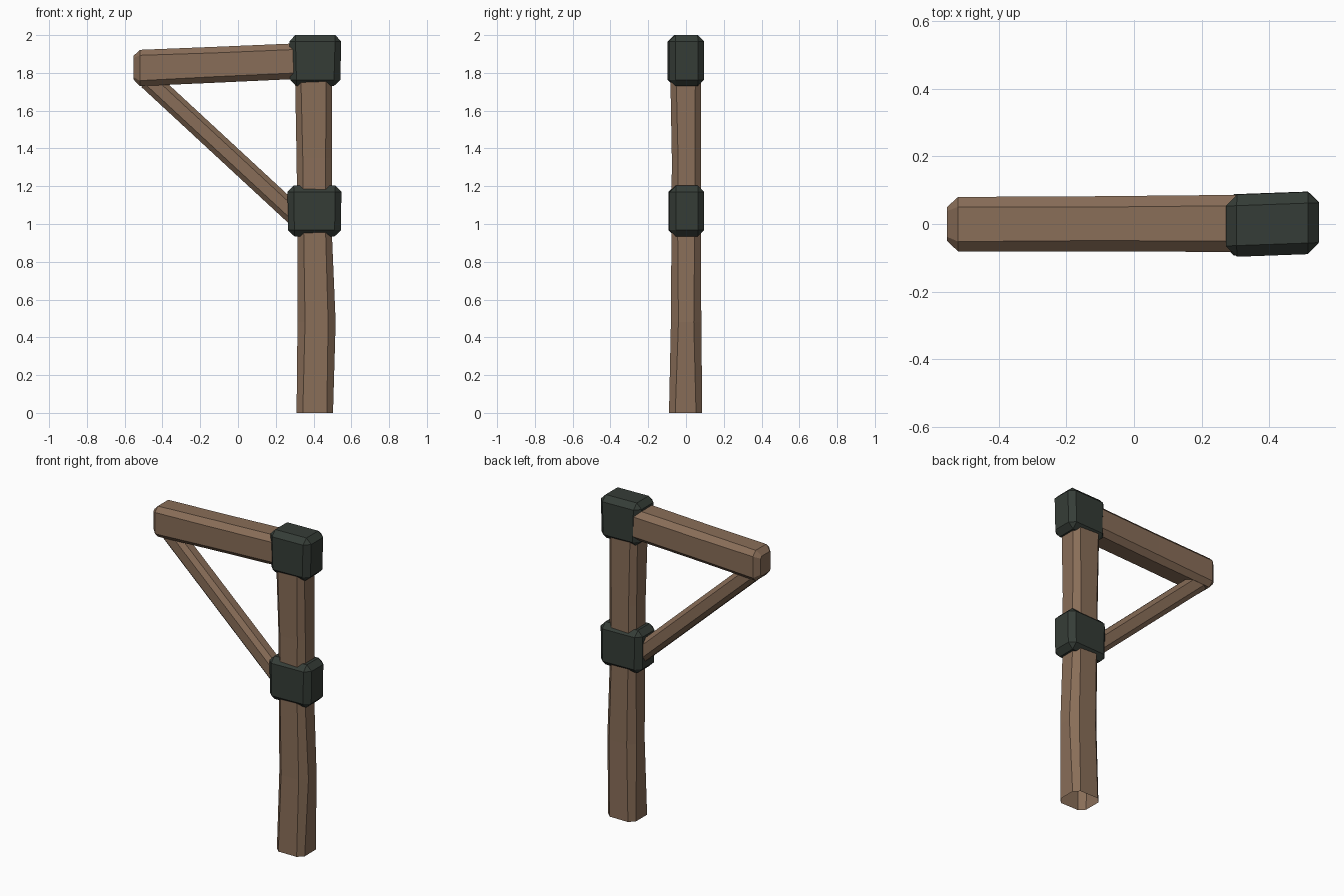
import bpy, bmesh
from mathutils import Vector

if "Cube" in bpy.data.objects:
    bpy.data.objects.remove(bpy.data.objects["Cube"])


def material(name, rgb):
    m = bpy.data.materials.new(name)
    m.diffuse_color = (*rgb, 1)
    m.use_nodes = True
    m.node_tree.nodes["Principled BSDF"].inputs["Base Color"].default_value = m.diffuse_color
    return m


WOOD = material("brown wood", (0.25, 0.155, 0.098))
IRON = material("dark green iron", (0.036, 0.046, 0.038))


def finish(name, bm, mat):
    bmesh.ops.recalc_face_normals(bm, faces=bm.faces)
    me = bpy.data.meshes.new(name)
    bm.to_mesh(me)
    bm.free()
    me.materials.append(mat)
    ob = bpy.data.objects.new(name, me)
    bpy.context.collection.objects.link(ob)


def timber(name, rings, place, cap_start=True):
    """Loft chamfered rectangles: each ring is (t, a0, a1, b0, b1, chamfer)."""
    bm = bmesh.new()
    loops = []
    for t, a0, a1, b0, b1, c in rings:
        pts = [(a0 + c, b0), (a1 - c, b0), (a1, b0 + c), (a1, b1 - c),
               (a1 - c, b1), (a0 + c, b1), (a0, b1 - c), (a0, b0 + c)]
        loops.append([bm.verts.new(place(t, a, b)) for a, b in pts])
    for lo, hi in zip(loops, loops[1:]):
        for i in range(8):
            j = (i + 1) % 8
            bm.faces.new((lo[i], lo[j], hi[j], hi[i]))
    if cap_start:
        bm.faces.new(loops[0])
    bm.faces.new(loops[-1])
    finish(name, bm, WOOD)


def clamp(name, x0, x1, y0, y1, z0, z1, skew):
    """Slightly crooked box with chamfered edges."""
    bm = bmesh.new()
    bmesh.ops.create_cube(bm, size=1)
    for v in bm.verts:
        x, y, z = v.co
        v.co = ((x0 + x1) / 2 + x * (x1 - x0 + skew * z),
                (y0 + y1) / 2 + y * (y1 - y0) + 0.01 * x,
                (z0 + z1) / 2 + z * (z1 - z0))
    bmesh.ops.bevel(bm, geom=bm.edges[:], offset=0.033, segments=1,
                    affect='EDGES', profile=0.5)
    finish(name, bm, IRON)


# Upright post, slightly bowed, open underneath
timber("post", [
    (0.00, 0.31, 0.503, -0.09, 0.086, 0.033),
    (0.48, 0.315, 0.517, -0.08, 0.081, 0.040),
    (0.95, 0.315, 0.497, -0.077, 0.079, 0.033),
    (1.35, 0.31, 0.497, -0.075, 0.08, 0.033),
    (1.90, 0.30, 0.497, -0.085, 0.08, 0.030)],
    lambda t, a, b: (a, b, t), cap_start=False)

# Top beam with a chamfered free end
timber("beam", [
    (-0.553, -0.05, 0.05, 1.765, 1.89, 0.012),
    (-0.52, -0.081, 0.08, 1.73, 1.922, 0.029),
    (-0.12, -0.081, 0.082, 1.748, 1.938, 0.032),
    (0.40, -0.083, 0.087, 1.772, 1.96, 0.032)],
    lambda t, a, b: (t, a, b))

# Diagonal brace
start, end = Vector((0.33, 0, 1.02)), Vector((-0.475, 0, 1.765))
along = (end - start).normalized()
up = Vector((along.z, 0, -along.x))
timber("brace", [
    (0.0, -0.05, 0.05, -0.054, 0.054, 0.025),
    ((end - start).length, -0.05, 0.05, -0.054, 0.054, 0.025)],
    lambda t, a, b: start + along * t + up * b + Vector((0, a, 0)))

# Iron clamps at the joints
clamp("top_clamp", 0.274, 0.544, -0.093, 0.091, 1.73, 2.0, 0.014)
clamp("middle_clamp", 0.264, 0.546, -0.09, 0.092, 0.934, 1.203, 0.008)
